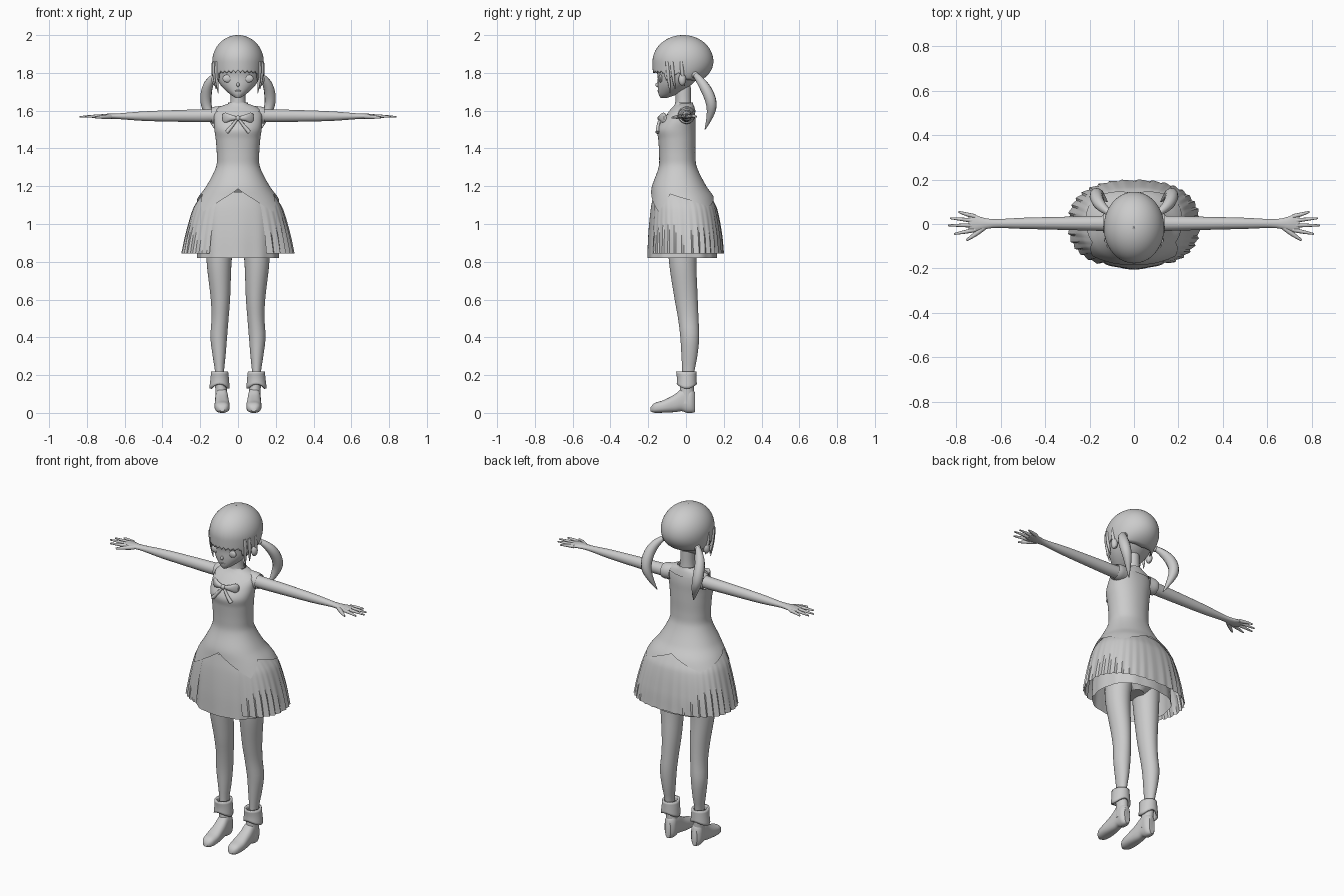
import bpy, bmesh, math
from math import sin, cos, pi, sqrt, radians

if "Cube" in bpy.data.objects:
    bpy.data.objects.remove(bpy.data.objects["Cube"])

AX = {'z': lambda a, b, s: (a, b, s), 'y': lambda a, b, s: (a, s, b), 'x': lambda a, b, s: (s, a, b)}


def interp(secs):
    """Smooth interpolation of sections (station, centre, low, high, half width)."""
    secs = sorted(secs)
    def slope(i, k):
        a, b = secs[max(i - 1, 0)], secs[min(i + 1, len(secs) - 1)]
        return (b[k] - a[k]) / (b[0] - a[0])
    def prof(s):
        i = max([j for j in range(len(secs) - 1) if secs[j][0] <= s] or [0])
        a, b = secs[i], secs[i + 1]
        h = b[0] - a[0]
        u = min(max((s - a[0]) / h, 0), 1)
        return [(2*u**3 - 3*u*u + 1) * a[k] + (u**3 - 2*u*u + u) * h * slope(i, k)
                + (3*u*u - 2*u**3) * b[k] + (u**3 - u*u) * h * slope(i + 1, k) for k in range(1, 5)]
    return prof


def mirror(ob):
    ob.modifiers.new("mirror", 'MIRROR').use_axis = (True, False, False)


def add(name, bm, mir=False):
    bmesh.ops.recalc_face_normals(bm, faces=bm.faces)
    me = bpy.data.meshes.new(name)
    bm.to_mesh(me)
    bm.free()
    ob = bpy.data.objects.new(name, me)
    bpy.context.collection.objects.link(ob)
    if mir:
        mirror(ob)
    return ob


def shell(name, prof, lo, hi, axis='z', n=32, m=24, power=2.0, gap=0.0, ease=1,
          wob=None, caps=False, mir=False):
    """Surface of rings; lo may be a function of the angle (0 = front) for shaped hems."""
    bm = bmesh.new()
    closed = gap == 0
    cols = []
    for j in range(n if closed else n + 1):
        t = gap + (2 * pi - 2 * gap) * j / n
        low = lo(t) if callable(lo) else lo
        col = []
        for i in range(m + 1):
            w = (i / m) ** ease
            s = hi + (low - hi) * w
            c, yf, yb, r = prof(s)
            k = 1 + (wob(t) * w if wob else 0)
            sx, sy = sin(t), -cos(t)
            a = c + r * k * math.copysign(abs(sx) ** (2 / power), sx)
            b = (yf + yb) / 2 + (yb - yf) / 2 * k * math.copysign(abs(sy) ** (2 / power), sy)
            col.append(bm.verts.new(AX[axis](a, b, s)))
        cols.append(col)
    for j in range(n):
        p, q = cols[j], cols[(j + 1) % len(cols)]
        for i in range(m):
            bm.faces.new((p[i], p[i + 1], q[i + 1], q[i]))
    if caps:
        bm.faces.new([c[0] for c in cols])
        bm.faces.new([c[-1] for c in cols])
    return add(name, bm, mir)


def loft(name, secs, axis='z', **kw):
    return shell(name, interp(secs), min(s[0] for s in secs), max(s[0] for s in secs),
                 axis, caps=True, **kw)


def tube(name, pts, res=3, mir=True):
    """Tapered strand through control points (x, y, z, radius)."""
    cu = bpy.data.curves.new(name, 'CURVE')
    cu.dimensions, cu.bevel_depth, cu.bevel_resolution, cu.use_fill_caps = '3D', 1.0, res, True
    sp = cu.splines.new('NURBS')
    sp.points.add(len(pts) - 1)
    for p, (x, y, z, r) in zip(sp.points, pts):
        p.co, p.radius = (x, y, z, 1), r
    sp.order_u, sp.use_endpoint_u, sp.resolution_u = 3, True, 6
    tmp = bpy.data.objects.new(name + "_path", cu)
    bpy.context.collection.objects.link(tmp)
    me = bpy.data.meshes.new_from_object(tmp.evaluated_get(bpy.context.evaluated_depsgraph_get()))
    bpy.data.objects.remove(tmp)
    ob = bpy.data.objects.new(name, me)
    bpy.context.collection.objects.link(ob)
    if mir:
        mirror(ob)


def ball(name, loc, size, mir=False):
    bm = bmesh.new()
    bmesh.ops.create_uvsphere(bm, u_segments=20, v_segments=12, radius=1)
    bmesh.ops.scale(bm, vec=size, verts=bm.verts)
    bmesh.ops.translate(bm, vec=loc, verts=bm.verts)
    add(name, bm, mir)


def fold(t):
    """Angle mirrored to 0..180 degrees from the front."""
    d = math.degrees(t) % 360
    return min(d, 360 - d)


def piecewise(keys, d):
    for (a, za), (b, zb) in zip(keys, keys[1:]):
        if d <= b:
            return za + (zb - za) * (d - a) / (b - a)
    return keys[-1][1]


# Head, face details and neck
loft("head", [(1.668, 0, -.135, -.10, .012), (1.685, 0, -.145, -.05, .04), (1.73, 0, -.15, .02, .088),
              (1.78, 0, -.15, .07, .115), (1.85, 0, -.16, .11, .122), (1.93, 0, -.12, .09, .09),
              (1.97, 0, -.06, .03, .04)])
ball("nose", (0, -.149, 1.737), (.008, .013, .012))
ball("mouth", (0, -.145, 1.705), (.016, .006, .005))
ball("eye", (.055, -.134, 1.77), (.027, .01, .021), True)
ball("ear", (.122, -.02, 1.765), (.018, .02, .032), True)
loft("neck", [(1.59, 0, -.07, .035, .055), (1.64, 0, -.055, .027, .041), (1.73, 0, -.06, .025, .038)])


# Hair cap with a jagged fringe
def hair_profile(z):
    d = z - 1.86
    if d > 0:
        kb = kx = kf = sqrt(max(1 - (d / .14) ** 2, 1e-6))
    else:
        kb, kx, kf = [sqrt(max(1 - (d / b) ** 2, 0)) for b in (.122, .21, .4)]
    return 0, -.015 - .162 * kf, -.015 + .16 * kb, .136 * kx


def hair_hem(t):
    d = fold(t)
    z = piecewise([(0, 1.80), (50, 1.795), (62, 1.76), (85, 1.80), (105, 1.765), (180, 1.752)], d)
    return z + (.03 * abs((d / 11) % 1 - .5) if d < 55 else 0)


hair = shell("hair_cap", hair_profile, hair_hem, 2.0, n=128, m=36, ease=1.7)
sol = hair.modifiers.new("thickness", 'SOLIDIFY')
sol.thickness, sol.offset = .006, -1
for y, x, z in ((-.095, .108, 1.69), (-.07, .12, 1.715), (-.02, .125, 1.73)):
    tube("side_lock", [(x + .005, y - .005, 1.86, .008), (x + .01, y, 1.79, .013), (x - .004, y + .012, z, .002)])
tube("pigtail", [(.105, .045, 1.795, .012), (.155, .08, 1.76, .026), (.175, .135, 1.66, .032),
                 (.155, .135, 1.58, .022), (.12, .1, 1.5, .002)])
ball("hair_tie", (.108, .047, 1.79), (.018, .018, .018), True)

# Tunic with pointed hem
tunic = interp([(1.637, 0, -.05, .03, .045), (1.62, 0, -.062, .037, .09), (1.59, 0, -.092, .045, .122),
                (1.55, 0, -.125, .05, .128), (1.5, 0, -.153, .05, .125), (1.45, 0, -.147, .05, .118),
                (1.36, 0, -.142, .05, .112), (1.3, 0, -.145, .058, .117), (1.2, 0, -.18, .108, .168),
                (1.14, 0, -.188, .15, .212), (1.06, 0, -.197, .182, .26)])
hem_keys = [(0, 1.185), (45, 1.065), (70, 1.158), (135, 1.09), (180, 1.16)]
shell("tunic", tunic, lambda t: piecewise(hem_keys, fold(t)), 1.637, n=144, m=48, power=2.15)


# Collar, sleeve caps and bow
def collar_profile(z):
    c, f, b, r = tunic(z)
    return c, f - .007, b + .007, r + .007


shell("collar", collar_profile, lambda t: piecewise([(0, 1.615), (30, 1.575), (80, 1.607), (180, 1.59)], fold(t)),
      1.642, n=72, m=8)
shell("sleeve_cap", interp([(.08, .003, 1.535, 1.625, .042), (.12, .003, 1.53, 1.622, .046),
                            (.14, .003, 1.533, 1.616, .042)]), .08, .14, 'x', m=6, mir=True)
loft("bow_loop", [(.004, -.137, 1.552, 1.568, .008), (.04, -.132, 1.545, 1.58, .013),
                  (.07, -.117, 1.535, 1.59, .012), (.082, -.11, 1.545, 1.58, .006)], 'x', m=10, mir=True)
ball("bow_knot", (0, -.138, 1.56), (.014, .013, .014))
tube("bow_tail", [(.004, -.138, 1.555, .006), (.03, -.15, 1.52, .009), (.06, -.15, 1.485, .011)])

# Skirts: plain lining in front, open pleated overskirt around it
shell("underskirt", interp([(.82, 0, -.203, .163, .215), (.95, 0, -.198, .155, .21), (1.08, 0, -.186, .14, .2),
                            (1.17, 0, -.17, .11, .165)]), .82, 1.17, n=96, power=2.4,
      wob=lambda t: .012 * cos(12 * t))
pleats = 30
shell("pleated_overskirt", interp([(.845, 0, -.2, .2, .298), (.95, 0, -.195, .19, .276), (1.08, 0, -.185, .165, .238),
                                   (1.13, 0, -.178, .14, .208), (1.17, 0, -.17, .115, .176)]),
      .845, 1.17, n=pleats * 4, power=2.4, gap=radians(27),
      wob=lambda t: .045 * (abs(((t - radians(27)) / (2 * pi - radians(54)) * pleats + .01) % 1) - .6))
loft("hips", [(.86, 0, -.08, .06, .05), (.92, 0, -.11, .09, .14), (1.05, 0, -.12, .1, .15), (1.15, 0, -.1, .06, .12)])

# Legs, boots and cuffs
loft("leg", [(.95, .092, -.095, .07, .075), (.8, .1, -.09, .056, .066), (.6, .093, -.06, .062, .051),
             (.5, .095, -.042, .066, .045), (.4, .102, -.03, .07, .044), (.3, .1, -.024, .06, .034),
             (.22, .098, -.02, .045, .024), (.16, .096, -.02, .045, .024)], mir=True)
loft("boot_shaft", [(.05, .087, -.04, .045, .034), (.12, .089, -.032, .042, .031), (.2, .096, -.028, .045, .029)],
     m=8, mir=True)
loft("boot_foot", [(-.188, .083, .008, .028, .012), (-.17, .083, .001, .05, .031), (-.12, .084, .001, .067, .04),
                   (-.06, .085, .004, .098, .037), (-.02, .086, .009, .13, .034), (.0, .086, .001, .135, .033),
                   (.03, .087, 0, .13, .033), (.047, .087, .004, .11, .018)], 'y', power=2.5, mir=True)
cuff = shell("boot_cuff", interp([(.14, .098, -.05, .058, .053), (.18, .097, -.048, .056, .049),
                                  (.218, .097, -.052, .055, .045)]),
             lambda t: .14 + .012 * cos(2 * t), .218, m=6, mir=True)
cs = cuff.modifiers.new("thickness", 'SOLIDIFY')
cs.thickness = .012

# Arms, hands and fingers
loft("arm", [(.09, .003, 1.543, 1.613, .036), (.15, .003, 1.539, 1.608, .034), (.3, .003, 1.541, 1.604, .03),
             (.5, .003, 1.546, 1.596, .025), (.64, .002, 1.556, 1.585, .02), (.69, .001, 1.557, 1.584, .03),
             (.725, .004, 1.559, 1.581, .04), (.745, .005, 1.564, 1.577, .034)], 'x', mir=True)
for y0, x1, y1 in ((.034, .79, .055), (.014, .828, .026), (-.006, .838, -.006), (-.026, .81, -.045)):
    tube("finger", [(.715, y0, 1.57, .010), (.76, (y0 + y1) / 2, 1.572, .0095), (x1, y1, 1.567, .004)])
tube("thumb", [(.675, -.015, 1.568, .012), (.71, -.045, 1.568, .012), (.755, -.073, 1.563, .005)])

# Smooth shading that keeps hems and pleats crisp
for ob in bpy.data.objects:
    ob.select_set(ob.type == 'MESH')
bpy.context.view_layer.objects.active = hair
bpy.ops.object.shade_smooth_by_angle(angle=radians(40))
